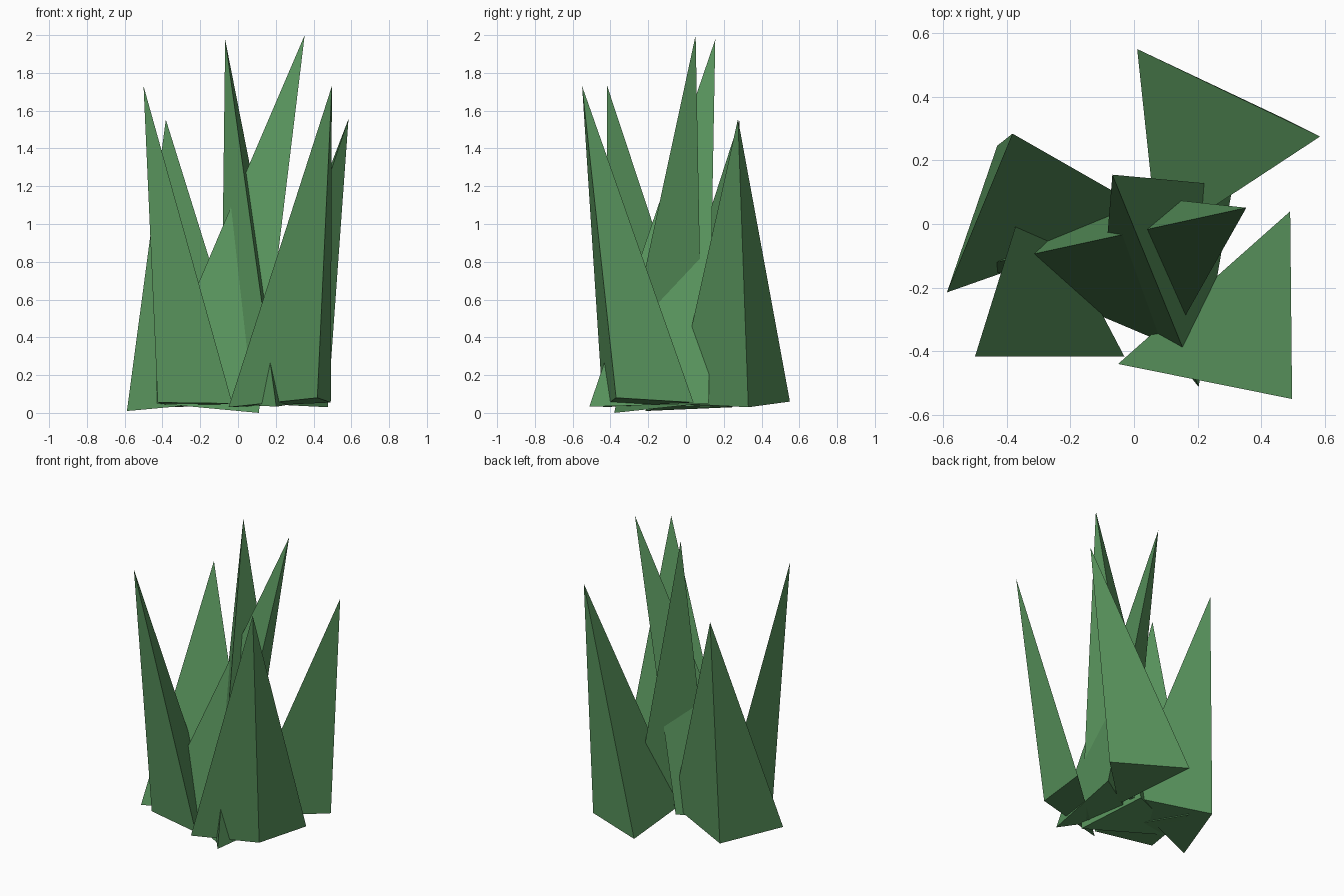
import bpy, bmesh

if "Cube" in bpy.data.objects:
    bpy.data.objects.remove(bpy.data.objects["Cube"])

# Shared leaf colour
green = bpy.data.materials.new("leaf_green")
green.diffuse_color = (0.1, 0.3, 0.11, 1)
green.use_nodes = True
green.node_tree.nodes["Principled BSDF"].inputs["Base Color"].default_value = green.diffuse_color


def blade(name, tip, base):
    """Three-sided spike: a tilted triangular base drawn up to a leaning tip."""
    bm = bmesh.new()
    t = bm.verts.new(tip)
    b = [bm.verts.new(p) for p in base]
    bm.faces.new(b)
    for i in range(3):
        bm.faces.new((b[i], b[(i + 1) % 3], t))
    bmesh.ops.recalc_face_normals(bm, faces=bm.faces)
    mesh = bpy.data.meshes.new(name)
    bm.to_mesh(mesh)
    bm.free()
    mesh.materials.append(green)
    bpy.context.collection.objects.link(bpy.data.objects.new(name, mesh))


# Outer ring of shorter blades
blade("front_left_blade", (-0.50, -0.417, 1.73),
      [(-0.425, -0.33, 0.055), (-0.03, -0.417, 0.05), (-0.325, 0.145, 0.03)])
blade("front_right_blade", (0.497, -0.55, 1.73),
      [(-0.05, -0.44, 0.03), (0.42, -0.37, 0.08), (0.491, 0.04, 0.055)])
blade("back_left_blade", (-0.382, 0.284, 1.553),
      [(-0.588, -0.215, 0.01), (0.08, 0.02, 0.07), (-0.43, 0.246, 0.03)])
blade("back_right_blade", (0.585, 0.275, 1.556),
      [(0.475, 0.33, 0.03), (0.01, 0.55, 0.06), (0.075, -0.06, 0.05)])

# Tall central blades
blade("centre_left_blade", (-0.068, 0.155, 1.977),
      [(0.203, -0.512, 0.033), (0.31, 0.12, 0.05), (-0.092, -0.14, 0.05)])
blade("centre_right_blade", (0.353, 0.051, 2.0),
      [(-0.48, -0.13, 0.055), (0.11, -0.38, 0.0), (0.017, 0.088, 0.05)])
